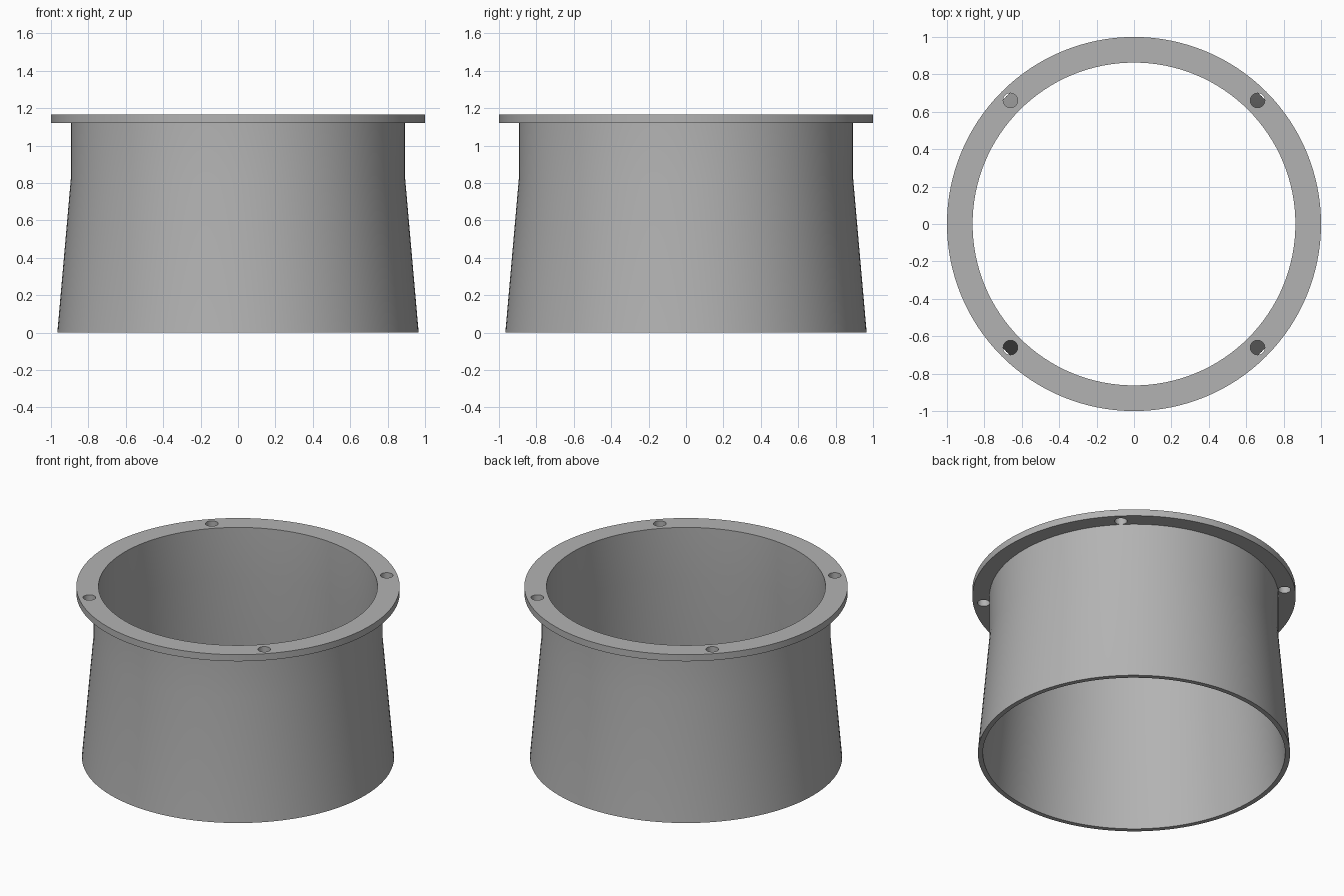
import bpy, bmesh, math
from mathutils import Matrix, Vector

cube = bpy.data.objects.get("Cube")
if cube:
    bpy.data.objects.remove(cube, do_unlink=True)

SEGMENTS = 128
TOP, FLANGE_BOTTOM, BEND = 1.165, 1.12, 0.82
HOLE_CIRCLE, HOLE_RADIUS = 0.934, 0.039


def make_material(name, value):
    mat = bpy.data.materials.new(name)
    mat.use_nodes = True
    colour = (value, value, value, 1)
    mat.diffuse_color = colour
    mat.node_tree.nodes["Principled BSDF"].inputs["Base Color"].default_value = colour
    return mat


def make_object(name, bm):
    bmesh.ops.recalc_face_normals(bm, faces=bm.faces)
    mesh = bpy.data.meshes.new(name)
    bm.to_mesh(mesh)
    bm.free()
    obj = bpy.data.objects.new(name, mesh)
    bpy.context.collection.objects.link(obj)
    return obj


def lathe(name, profile):
    """Spin a closed (radius, height) outline around the z axis."""
    bm = bmesh.new()
    verts = [bm.verts.new((r, 0, z)) for r, z in profile]
    edges = [bm.edges.new((v, verts[i - 1])) for i, v in enumerate(verts)]
    bmesh.ops.spin(bm, geom=verts + edges, cent=(0, 0, 0), axis=(0, 0, 1),
                   angle=math.tau, steps=SEGMENTS, use_merge=True)
    bmesh.ops.remove_doubles(bm, verts=bm.verts, dist=1e-5)
    return make_object(name, bm)


# Flared sleeve with a flat flange, as one solid wall
collar = lathe("flanged_collar", [
    (0.966, 0), (0.894, BEND), (0.894, FLANGE_BOTTOM), (1, FLANGE_BOTTOM),
    (1, TOP), (0.863, TOP), (0.863, BEND), (0.935, 0)])
collar.data.materials.append(make_material("grey metal", 0.45))

# Four bolt holes on the diagonals
bm = bmesh.new()
for i in range(4):
    angle = math.radians(45 + 90 * i)
    centre = Vector((HOLE_CIRCLE * math.cos(angle), HOLE_CIRCLE * math.sin(angle),
                     (TOP + FLANGE_BOTTOM) / 2))
    bmesh.ops.create_cone(bm, cap_ends=True, segments=32, radius1=HOLE_RADIUS,
                          radius2=HOLE_RADIUS, depth=0.1,
                          matrix=Matrix.Translation(centre))
cutter = make_object("bolt_hole_cutter", bm)
cutter.hide_render = True

cut = collar.modifiers.new("bolt_holes", "BOOLEAN")
cut.operation = "DIFFERENCE"
cut.solver = "EXACT"
cut.object = cutter

bpy.ops.object.select_all(action="DESELECT")
collar.select_set(True)
bpy.context.view_layer.objects.active = collar
bpy.ops.object.modifier_apply(modifier=cut.name)
bpy.data.objects.remove(cutter, do_unlink=True)
bpy.ops.object.shade_smooth_by_angle(angle=math.radians(30))
